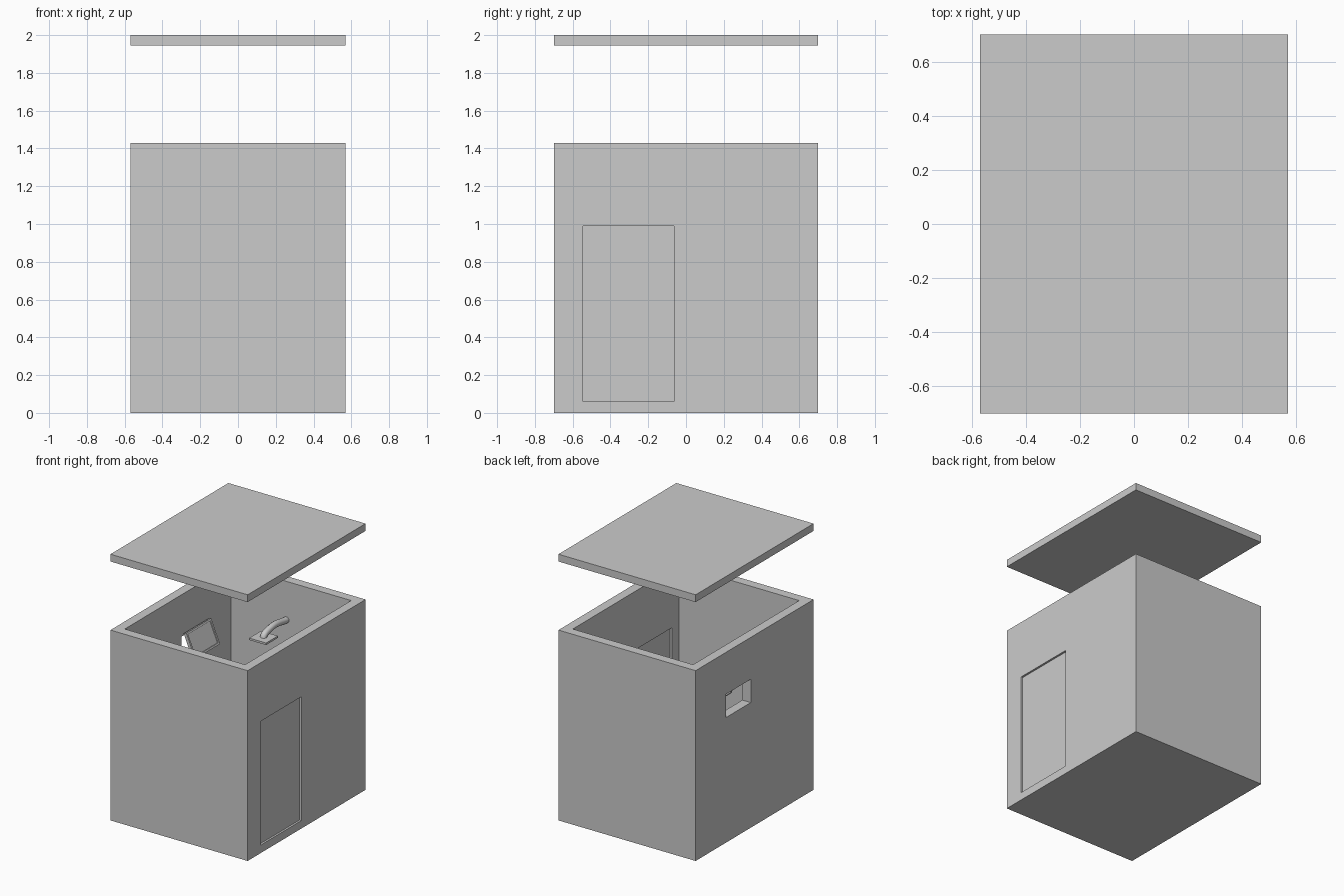
import bpy, bmesh, math
from mathutils import Vector

if "Cube" in bpy.data.objects:
    bpy.data.objects.remove(bpy.data.objects["Cube"])


def box(name, lo, hi):
    """Axis-aligned box between two corners."""
    lo, hi = Vector(lo), Vector(hi)
    bm = bmesh.new()
    bmesh.ops.create_cube(bm, size=1)
    for v in bm.verts:
        v.co = Vector(v.co[i] * (hi[i] - lo[i]) for i in range(3))
    mesh = bpy.data.meshes.new(name)
    bm.to_mesh(mesh)
    bm.free()
    ob = bpy.data.objects.new(name, mesh)
    ob.location = (lo + hi) / 2
    bpy.context.collection.objects.link(ob)
    return ob


def cut(ob, lo, hi):
    """Cut a box-shaped opening out of an object."""
    cutter = box("cutter", lo, hi)
    cutter.hide_render = True
    mod = ob.modifiers.new("opening", 'BOOLEAN')
    mod.operation, mod.solver, mod.object = 'DIFFERENCE', 'EXACT', cutter
    bpy.context.view_layer.objects.active = ob
    bpy.ops.object.modifier_apply(modifier=mod.name)
    bpy.data.objects.remove(cutter)


X, Y, T = 0.57, 0.70, 0.07      # half width, half depth, wall thickness
FLOOR, TOP = 0.06, 1.43

# Floor slab and raised roof slab
box("floor", (-X, -Y, 0), (X, Y, FLOOR))
box("roof", (-X, -Y, 1.945), (X, Y, 2.0))

# Walls with door and window openings
walls = box("walls", (-X, -Y, FLOOR), (X, Y, TOP))
cut(walls, (-X + T, -Y + T, 0), (X - T, Y - T, 1.6))
cut(walls, (0.4, -0.545, 0), (0.7, -0.063, 0.99))
cut(walls, (-0.7, 0.045, 0.94), (-0.4, 0.34, 1.115))

# Door leaf set slightly back in its opening
box("door", (0.515, -0.545, FLOOR), (0.555, -0.063, 0.99))

# Window sash: framed pane, hung at the top and tilted into the room
sash = box("window_sash", (-0.012, 0.045, -0.095), (0.012, 0.34, 0.095))
bm = bmesh.new()
bm.from_mesh(sash.data)
for face in [f for f in bm.faces if abs(f.normal.x) > 0.9]:
    step = face.normal * -0.007
    bmesh.ops.inset_region(bm, faces=[face], thickness=0.02)
    rim = bmesh.ops.inset_region(bm, faces=[face], thickness=0.001)
    bmesh.ops.translate(bm, verts=face.verts[:], vec=step)
bm.to_mesh(sash.data)
bm.free()
sash.location = (-0.435, 0.1925, 1.06)
sash.rotation_euler.y = -math.radians(23)

# Square shower head with a short neck, hung from the back wall
SX, SY = -0.04, 0.36
box("shower_head", (SX - 0.07, SY - 0.07, 1.10), (SX + 0.07, SY + 0.07, 1.115))

# Curved shower arm
curve = bpy.data.curves.new("shower_arm", 'CURVE')
curve.dimensions = '3D'
curve.bevel_depth, curve.bevel_resolution = 0.024, 3
curve.resolution_u = 8
curve.use_fill_caps = True
spline = curve.splines.new('BEZIER')
path = [(SY, 1.105), (SY + 0.07, 1.15), (Y - T + 0.005, 1.14)]
spline.bezier_points.add(len(path) - 1)
for p, (y, z) in zip(spline.bezier_points, path):
    p.co = (SX, y, z)
    p.handle_left_type = p.handle_right_type = 'AUTO'
spline.bezier_points[0].handle_right_type = 'FREE'
spline.bezier_points[0].handle_right = (SX, SY, 1.14)
arm = bpy.data.objects.new("shower_arm", curve)
bpy.context.collection.objects.link(arm)
